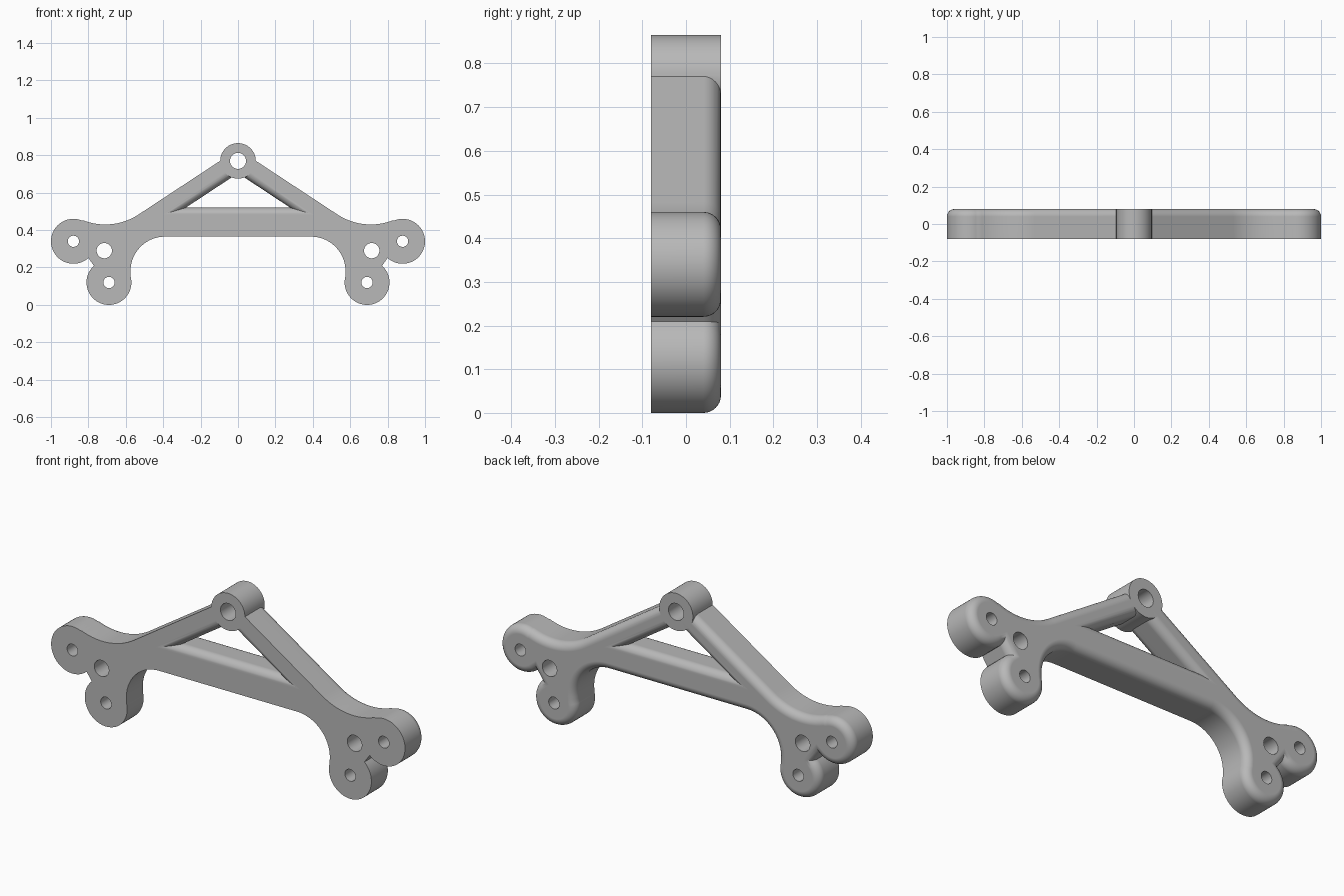
import bpy, bmesh
from math import sin, cos, pi, radians
from mathutils import Vector

cube = bpy.data.objects.get("Cube")
if cube:
    bpy.data.objects.remove(cube, do_unlink=True)

HALF = 0.08      # half thickness of the plate
FILLET = 0.04    # rounded edge radius
STEPS = 8

metal = bpy.data.materials.new("light grey")
metal.use_nodes = True
GREY = (0.48, 0.48, 0.48, 1)
metal.diffuse_color = GREY
metal.node_tree.nodes["Principled BSDF"].inputs["Base Color"].default_value = GREY


def arc(cx, cz, r, a0, a1, n):
    """Points along an arc, angles in degrees."""
    angles = [radians(a0 + (a1 - a0) * i / n) for i in range(n + 1)]
    return [Vector((cx + r * cos(a), cz + r * sin(a))) for a in angles]


def inset(points, d):
    """Move a counter-clockwise outline inwards by d with mitred corners."""
    result = []
    for i, p in enumerate(points):
        e1 = (p - points[i - 1]).normalized()
        e2 = (points[(i + 1) % len(points)] - p).normalized()
        n1, n2 = Vector((-e1.y, e1.x)), Vector((-e2.y, e2.x))
        result.append(p + (n1 + n2) * (d / (1 + n1.dot(n2))))
    return result


def loft(name, points, layers):
    """Solid through copies of an outline, one per (y, inset) layer."""
    bm = bmesh.new()
    rings = [[bm.verts.new((p.x, y, p.y)) for p in inset(points, d)] for y, d in layers]
    n = len(points)
    for a, b in zip(rings, rings[1:]):
        for i in range(n):
            j = (i + 1) % n
            bm.faces.new((a[i], a[j], b[j], b[i]))
    bm.faces.new(rings[0])
    bm.faces.new(rings[-1])
    bmesh.ops.recalc_face_normals(bm, faces=bm.faces)
    mesh = bpy.data.meshes.new(name)
    bm.to_mesh(mesh)
    bm.free()
    mesh.materials.append(metal)
    obj = bpy.data.objects.new(name, mesh)
    bpy.context.collection.objects.link(obj)
    return obj


def cylinder(name, x, z, r, half):
    return loft(name, arc(x, z, r, 0, 354.375, 63), [(-half, 0), (half, 0)])


def combine(target, tool, operation):
    """Apply a boolean and discard the tool."""
    bpy.context.view_layer.objects.active = target
    mod = target.modifiers.new(operation, "BOOLEAN")
    mod.operation, mod.solver, mod.object = operation, "EXACT", tool
    bpy.ops.object.modifier_apply(modifier=mod.name)
    bpy.data.objects.remove(tool, do_unlink=True)


# Quarter-round edge as (y, inset) layers
quarter = [i * pi / 2 / STEPS for i in range(STEPS + 1)]
rounding = [(HALF - FILLET + FILLET * sin(a), FILLET * (1 - cos(a))) for a in quarter]

# Plate outline: inner leg curve, lower lobe, outer lobe, shoulder, apex
right = (arc(0.39, 0.18, 0.185, 90, -5, 24)
         + arc(0.69, 0.12, 0.12, 165, 408, 44)
         + arc(0.88, 0.34, 0.12, 228, 472, 44)
         + arc(0.71, 0.755, 0.325, -69, -123.3, 20))
left = [Vector((-p.x, p.y)) for p in reversed(right)]
outline = right + [Vector((0, 0.833))] + left
bracket = loft("bracket", outline, [(-HALF, 0)] + rounding)

# Triangular window, rounded on both faces
triangle = [Vector((-0.279, 0.52)), Vector((0.279, 0.52)), Vector((0, 0.704))]
flare = [(y, -d) for y, d in rounding] + [(HALF + 0.02, -FILLET)]
window = [(-y, d) for y, d in reversed(flare)] + flare
combine(bracket, loft("window_cutter", triangle, window), "DIFFERENCE")

# Top boss, square edged
combine(bracket, cylinder("top_boss", 0, 0.77, 0.095, HALF), "UNION")

# Bolt holes
holes = [(0, 0.77, 0.043)]
for side in (-1, 1):
    holes += [(side * 0.88, 0.34, 0.03), (side * 0.69, 0.12, 0.03),
              (side * 0.715, 0.29, 0.041)]
for x, z, r in holes:
    combine(bracket, cylinder("hole_cutter", x, z, r, 0.12), "DIFFERENCE")

# Smooth curved surfaces, keep hard edges
bpy.ops.object.select_all(action="DESELECT")
bracket.select_set(True)
bpy.context.view_layer.objects.active = bracket
bpy.ops.object.shade_smooth_by_angle(angle=radians(30))
weighted = bracket.modifiers.new("flat_faces", "WEIGHTED_NORMAL")
weighted.keep_sharp = True
